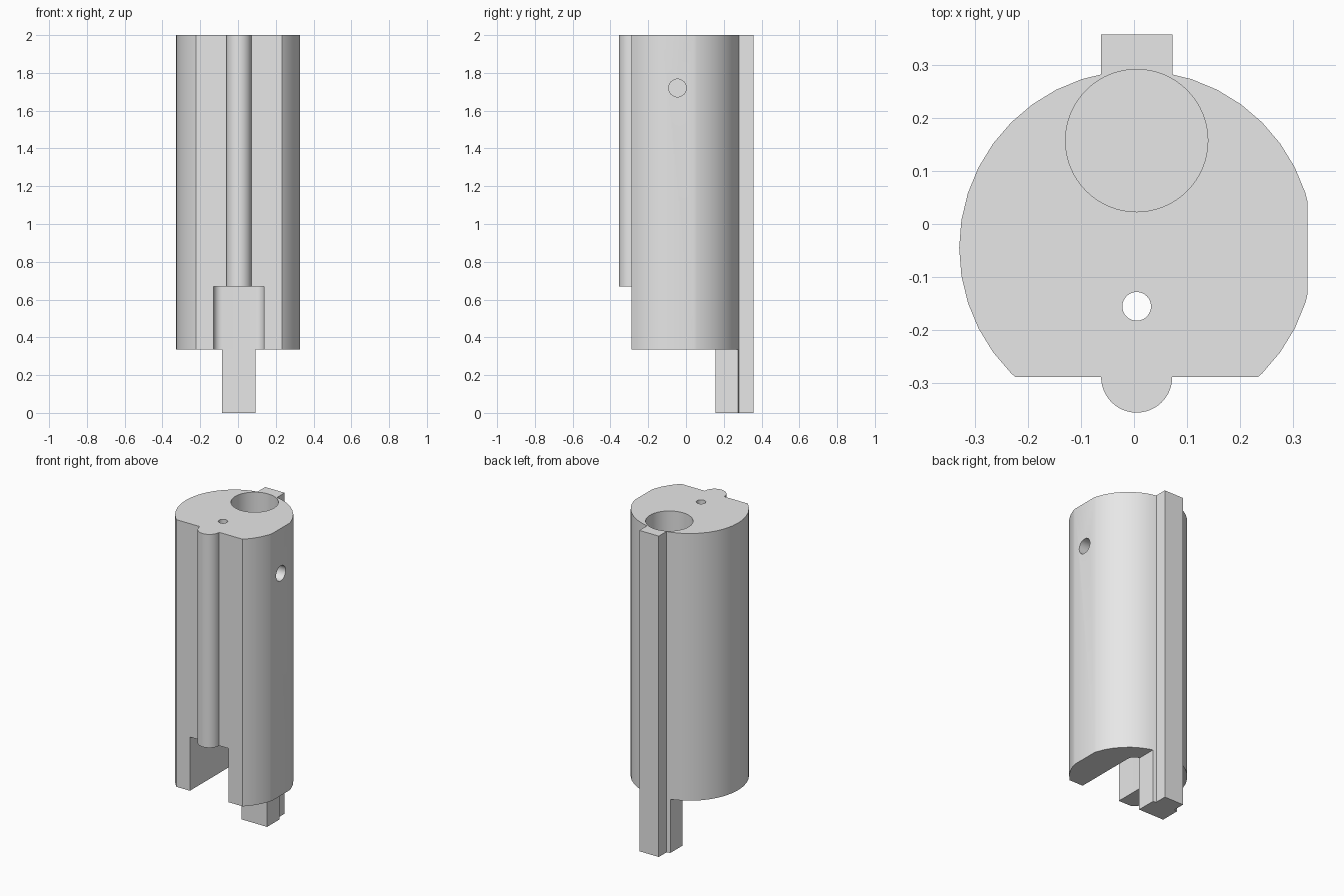
import bpy, bmesh
from math import cos, sin, pi
from mathutils import Matrix

cube = bpy.data.objects.get("Cube")
if cube:
    bpy.data.objects.remove(cube, do_unlink=True)

CX, CY, R = 0.005, -0.045, 0.334     # body axis and radius
TOP, BOTTOM, SLOT_TOP = 2.0, 0.335, 0.67

grey = bpy.data.materials.new("plain grey")
grey.use_nodes = True
grey.diffuse_color = (0.8, 0.8, 0.8, 1)
grey.node_tree.nodes["Principled BSDF"].inputs["Base Color"].default_value = (0.8, 0.8, 0.8, 1)


def arc(cx, cy, r, start, end, steps):
    return [(cx + r * cos(start + (end - start) * i / steps),
             cy + r * sin(start + (end - start) * i / steps)) for i in range(steps + 1)]


def circle(cx, cy, r, sides):
    return arc(cx, cy, r, 0, 2 * pi, sides)[:-1]


def rect(x0, x1, y0, y1):
    return [(x0, y0), (x1, y0), (x1, y1), (x0, y1)]


def prism(name, outline, z0, z1, trims=()):
    """Extrude an outline upward, after trimming it by (point, outward normal) planes."""
    bm = bmesh.new()
    bm.faces.new([bm.verts.new((x, y, z0)) for x, y in outline])
    for point, normal in trims:
        bmesh.ops.bisect_plane(bm, geom=bm.verts[:] + bm.edges[:] + bm.faces[:], dist=1e-6,
                               plane_co=point, plane_no=normal, clear_outer=True)
    new = bmesh.ops.extrude_face_region(bm, geom=bm.faces[:])["geom"]
    bmesh.ops.translate(bm, vec=(0, 0, z1 - z0),
                        verts=[v for v in new if isinstance(v, bmesh.types.BMVert)])
    bmesh.ops.recalc_face_normals(bm, faces=bm.faces[:])
    mesh = bpy.data.meshes.new(name)
    bm.to_mesh(mesh)
    bm.free()
    mesh.materials.append(grey)
    obj = bpy.data.objects.new(name, mesh)
    bpy.context.collection.objects.link(obj)
    return obj


def activate(obj):
    bpy.ops.object.select_all(action='DESELECT')
    obj.select_set(True)
    bpy.context.view_layer.objects.active = obj


def combine(target, other, operation):
    mod = target.modifiers.new(operation.lower(), 'BOOLEAN')
    mod.operation, mod.solver, mod.object = operation, 'EXACT', other
    activate(target)
    bpy.ops.object.modifier_apply(modifier=mod.name)
    bpy.data.objects.remove(other, do_unlink=True)


# Round body with a flat front and a small flat on one side
body = prism("body", circle(CX, CY, R, 40), BOTTOM, TOP,
             [((0.327, 0, 0), (1, 0, 0)), ((0, -0.288, 0), (0, -1, 0))])

# Square back key running the full height, and half-round front rib
combine(body, prism("back_key", rect(-0.062, 0.072, 0.2, 0.357), 0, TOP), 'UNION')
combine(body, prism("front_rib", circle(CX, -0.288, 0.067, 48), 0.5, TOP), 'UNION')

# Front slot with rounded inner corners
f = 0.045
slot = ([(-0.13, -0.6), (0.137, -0.6)]
        + arc(0.137 - f, 0.155 - f, f, 0, pi / 2, 10)
        + arc(-0.13 + f, 0.155 - f, f, pi / 2, pi, 10))
combine(body, prism("slot_cutter", slot, 0.2, SLOT_TOP), 'DIFFERENCE')

# Blind main bore and narrow through hole
combine(body, prism("bore_cutter", circle(CX, 0.157, 0.134, 64), 1.0, 2.2), 'DIFFERENCE')
combine(body, prism("hole_cutter", circle(CX, -0.155, 0.027, 32), 0.5, 2.2), 'DIFFERENCE')

# Blind screw hole in the side flat
side = prism("side_cutter", circle(0, 0, 0.047, 32), 0, 0.4)
side.data.transform(Matrix.Translation((0.12, CY, 1.72)) @ Matrix.Rotation(pi / 2, 4, 'Y'))
combine(body, side, 'DIFFERENCE')

# Foot peg below the body, flush with the slot end and the round back
peg = prism("foot_peg", circle(CX, CY, R, 40), 0, BOTTOM,
            [((-0.085, 0, 0), (-1, 0, 0)), ((0.092, 0, 0), (1, 0, 0)),
             ((0, 0.155, 0), (0, -1, 0))])

for part in (body, peg):
    activate(part)
    bpy.ops.object.shade_smooth_by_angle()
